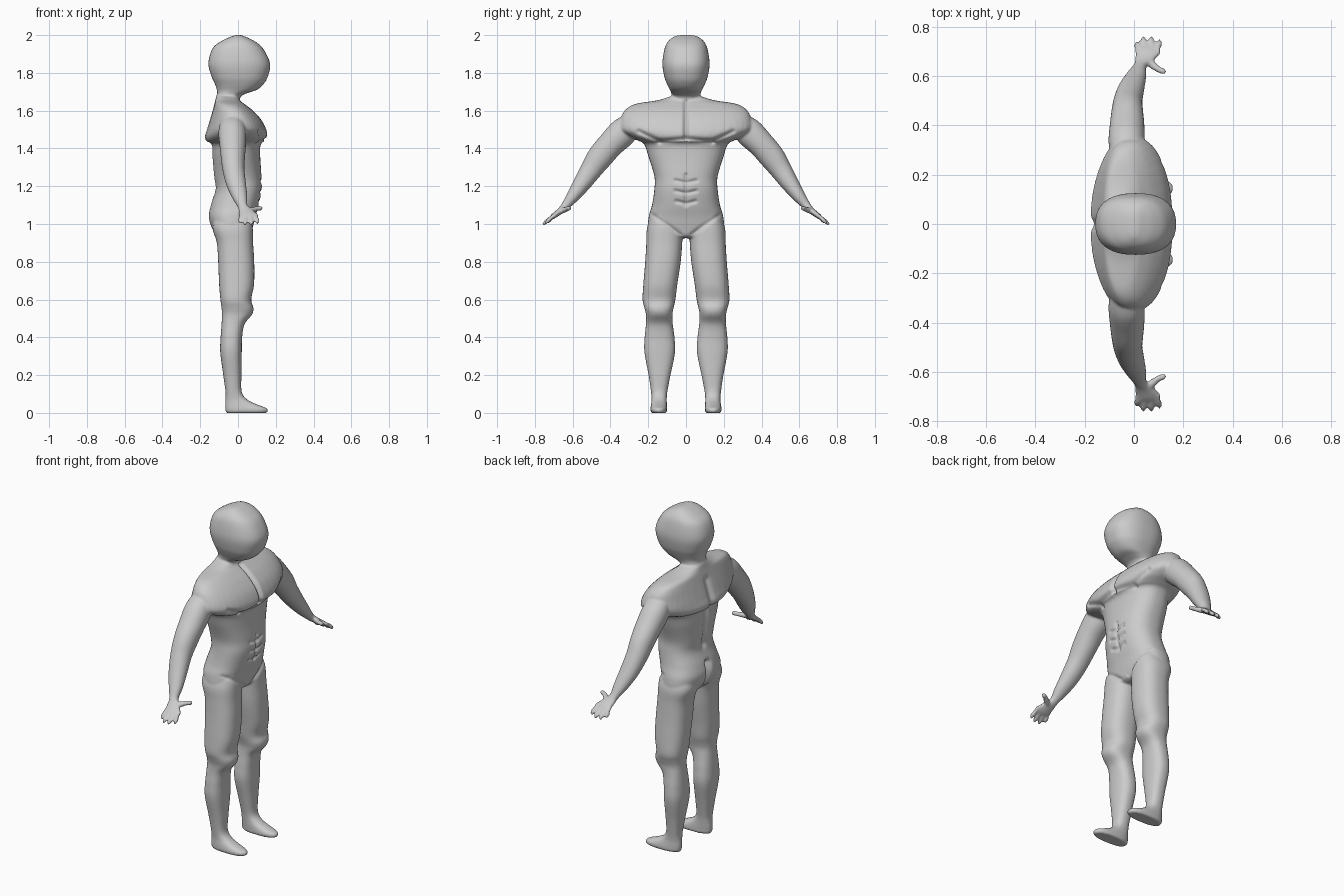
import bpy, math
from mathutils import Vector

X, Y = Vector((1, 0, 0)), Vector((0, 1, 0))
parts = []


def spline(rows, steps=5):
    """Catmull-Rom interpolation of station rows."""
    out = []
    for i in range(len(rows) - 1):
        a, b = rows[max(i - 1, 0)], rows[i]
        c, d = rows[i + 1], rows[min(i + 2, len(rows) - 1)]
        for s in range(steps):
            t = s / steps
            out.append([0.5 * (2 * q + (r - p) * t + (2 * p - 5 * q + 4 * r - e) * t * t
                               + (3 * q - p - 3 * r + e) * t ** 3)
                        for p, q, r, e in zip(a, b, c, d)])
    return out + [list(rows[-1])]


def loft(name, rows, power=2.0, flat=False, side=1, n=40):
    """Closed skin through stations (cx, cy, cz, half_x, half_side)."""
    rows = spline(rows)
    cs = [Vector((r[0], r[1] * side, r[2])) for r in rows]
    verts, faces = [], []
    for i, r in enumerate(rows):
        u, v = X, Y
        if not flat:
            t = (cs[min(i + 1, len(cs) - 1)] - cs[max(i - 1, 0)]).normalized()
            u = (X - t * X.dot(t)).normalized()
            v = t.cross(u)
        for k in range(n):
            a = 2 * math.pi * k / n
            c, s = math.cos(a), math.sin(a)
            c = math.copysign(abs(c) ** (2 / power), c)
            s = math.copysign(abs(s) ** (2 / power), s)
            verts.append(cs[i] + u * c * max(r[3], .002) + v * s * max(r[4], .002))
    for i in range(len(rows) - 1):
        for k in range(n):
            j = (k + 1) % n
            faces.append((i * n + k, i * n + j, i * n + n + j, i * n + n + k))
    faces += [tuple(range(n))[::-1], tuple(range(len(verts) - n, len(verts)))]
    me = bpy.data.meshes.new(name)
    me.from_pydata(verts, [], faces)
    ob = bpy.data.objects.new(name, me)
    bpy.context.collection.objects.link(ob)
    bpy.context.view_layer.objects.active = ob
    bpy.ops.object.select_all(action='DESELECT')
    ob.select_set(True)
    bpy.ops.object.mode_set(mode='EDIT')
    bpy.ops.mesh.select_all(action='SELECT')
    bpy.ops.mesh.normals_make_consistent(inside=False)
    bpy.ops.object.mode_set(mode='OBJECT')
    parts.append(ob)


def upright(rows):
    """(z, x_back, x_front, y_centre, half_width) to loft stations."""
    return [((b + f) / 2, y, z, (f - b) / 2, w) for z, b, f, y, w in rows]


# Head and neck
loft("head", upright([
    (2.0, -.01, .015, 0, .03), (1.993, -.035, .035, 0, .06), (1.97, -.085, .085, 0, .092),
    (1.93, -.135, .132, 0, .113), (1.85, -.157, .17, 0, .125), (1.78, -.14, .158, 0, .115),
    (1.74, -.122, .135, 0, .10), (1.71, -.112, .10, 0, .085), (1.693, -.11, .05, 0, .078),
    (1.67, -.112, .012, 0, .075), (1.6, -.12, .0, 0, .08)]), 2.4, True)

# Torso with the wide shoulder shelf
loft("torso", upright([
    (1.68, -.115, .0, 0, .07), (1.655, -.12, .01, 0, .15), (1.635, -.125, .035, 0, .27),
    (1.6, -.135, .08, 0, .325), (1.55, -.15, .125, 0, .347), (1.5, -.165, .15, 0, .35),
    (1.465, -.176, .156, 0, .305), (1.44, -.17, .146, 0, .25), (1.42, -.14, .12, 0, .22),
    (1.35, -.136, .118, 0, .197), (1.25, -.128, .125, 0, .167), (1.18, -.12, .126, 0, .168),
    (1.1, -.145, .11, 0, .18), (1.04, -.156, .092, 0, .197), (.98, -.14, .078, 0, .195),
    (.94, -.11, .066, 0, .12), (.925, -.07, .04, 0, .04)]), 2.4, True)

for s in (1, -1):
    # Leg and foot
    loft("leg", upright([
        (1.05, -.12, .07, .11, .07), (.98, -.135, .078, .112, .094), (.9, -.112, .08, .115, .095),
        (.8, -.105, .086, .122, .094), (.68, -.1, .085, .136, .09), (.6, -.093, .07, .143, .087),
        (.555, -.087, .082, .143, .077), (.52, -.085, .074, .142, .07), (.47, -.087, .035, .141, .071),
        (.4, -.092, .022, .14, .079), (.32, -.094, .02, .139, .081), (.2, -.078, .018, .14, .058),
        (.11, -.066, .02, .142, .043), (.07, -.066, .05, .142, .04), (.045, -.068, .1, .143, .042),
        (.025, -.068, .152, .144, .044), (.01, -.066, .158, .144, .044), (0, -.06, .15, .144, .038)]),
        2.4, True, s)
    # Arm
    loft("arm", [
        (-.03, .27, 1.55, .06, .05), (-.03, .33, 1.49, .073, .075), (-.028, .40, 1.42, .07, .07),
        (-.027, .455, 1.355, .064, .068), (-.024, .50, 1.29, .058, .058), (-.01, .55, 1.215, .052, .047),
        (.01, .60, 1.145, .04, .034), (.025, .64, 1.095, .026, .022), (.038, .665, 1.07, .035, .017),
        (.055, .70, 1.043, .05, .014), (.058, .715, 1.032, .048, .010)], 2.1, False, s)
    # Fingers
    for x0, x1, y1, z1 in ((.017, .012, .738, 1.005), (.043, .038, .757, .996),
                           (.07, .07, .757, .996), (.096, .102, .745, 1.003)):
        loft("finger", [(x0, .69, 1.05, .011, .010), (x0, .715, 1.032, .0125, .011),
                        (x1, y1 - .014, z1 + .014, .0125, .011), (x1, y1, z1, .006, .006)],
             2, False, s, 16)
    # Thumb
    loft("thumb", [(.045, .67, 1.066, .016, .016), (.075, .645, 1.074, .016, .015),
                   (.1, .626, 1.081, .0125, .0125), (.122, .618, 1.084, .012, .012),
                   (.13, .617, 1.084, .006, .006)], 2, False, s, 16)

# Fuse everything into one smooth skin
bpy.ops.object.select_all(action='DESELECT')
for p in parts:
    p.select_set(True)
body = parts[1]
bpy.context.view_layer.objects.active = body
bpy.ops.object.join()
body.name = body.data.name = "body"
rm = body.modifiers.new("fuse", 'REMESH')
rm.mode, rm.voxel_size = 'VOXEL', .0065
sm = body.modifiers.new("soften", 'SMOOTH')
sm.factor, sm.iterations = .5, 4
for m in ("fuse", "soften"):
    bpy.ops.object.modifier_apply(modifier=m)

# Muscle creases: (y0, z0, y1, z1, front or back, depth, width), mirrored in y
creases = [
    (0, 1.45, 0, 1.64, 1, .022, .012),       # breastbone
    (0, 1.452, .14, 1.437, 1, .012, .012),   # chest lower edge
    (.14, 1.437, .25, 1.49, 1, .012, .012),
    (0, 1.1, 0, 1.26, 1, .010, .009),        # stomach
    (.01, 1.11, .05, 1.12, 1, .010, .009),
    (.01, 1.165, .055, 1.175, 1, .010, .009),
    (.01, 1.22, .055, 1.23, 1, .010, .009),
    (.03, .945, .18, 1.05, 1, .008, .010),   # groin line
    (0, 1.2, 0, 1.58, -1, .014, .022),       # spine
    (0, .93, 0, 1.09, -1, .035, .018),       # seat cleft
]
normals = [v.normal.copy() for v in body.data.vertices]
for v, nrm in zip(body.data.vertices, normals):
    y, z = abs(v.co.y), v.co.z
    if not (.9 < z < 1.66 and y < .28):
        continue
    for y0, z0, y1, z1, face, depth, width in creases:
        if nrm.x * face < .2:
            continue
        dy, dz = y1 - y0, z1 - z0
        t = min(1, max(0, ((y - y0) * dy + (z - z0) * dz) / (dy * dy + dz * dz)))
        d = math.hypot(y - y0 - t * dy, z - z0 - t * dz)
        v.co.x -= face * depth * math.exp(-(d / width) ** 2)

bpy.ops.object.select_all(action='DESELECT')
body.select_set(True)
bpy.ops.object.shade_smooth()
